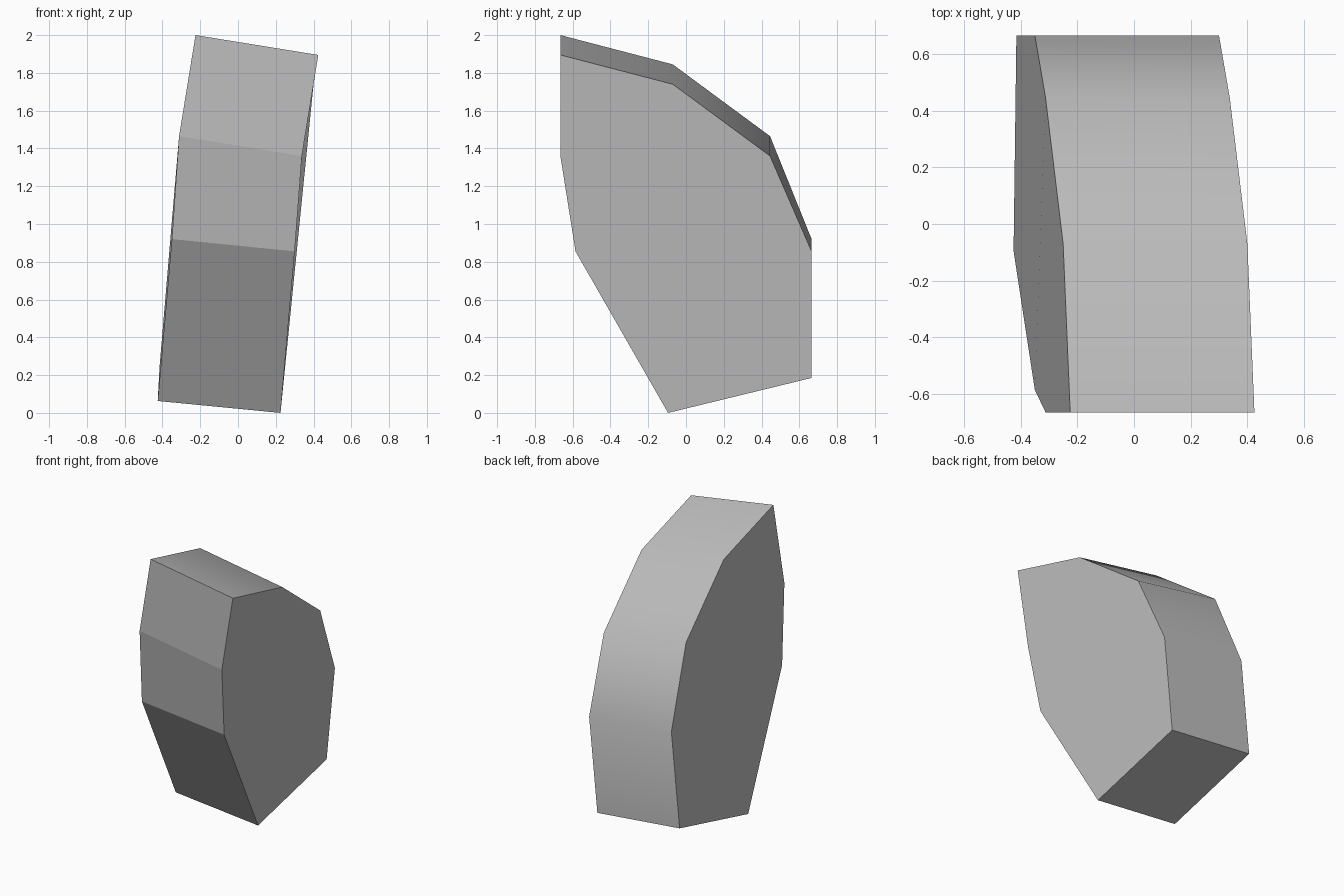
import bpy
import bmesh
import math

cube = bpy.data.objects.get("Cube")
if cube:
    bpy.data.objects.remove(cube, do_unlink=True)

# Plain grey material
grey = bpy.data.materials.new("plain grey")
grey.use_nodes = True
colour = (0.52, 0.52, 0.52, 1)
grey.diffuse_color = colour
grey.node_tree.nodes["Principled BSDF"].inputs["Base Color"].default_value = colour

# Outline of the left side: x, y, z, and the rise towards the other side
WIDTH = 0.65
outline = [
    (0.425, -0.665, 1.895, 0.105),
    (0.40, -0.07, 1.74, 0.105),
    (0.338, 0.445, 1.36, 0.105),
    (0.30, 0.665, 0.855, 0.065),
    (0.235, 0.665, 0.185, 0.063),
    (0.225, -0.095, 0.0, 0.063),
    (0.30, -0.585, 0.855, 0.065),
    (0.338, -0.665, 1.36, 0.105),
]

# Leaning slab: two matching sides joined by a rim
bm = bmesh.new()
left = [bm.verts.new((x, y, z)) for x, y, z, rise in outline]
right = [bm.verts.new((x - WIDTH, y, z + rise)) for x, y, z, rise in outline]
bm.faces.new(left)
bm.faces.new(right[::-1])
count = len(outline)
for i in range(count):
    j = (i + 1) % count
    bm.faces.new((left[i], right[i], right[j], left[j]))
bmesh.ops.recalc_face_normals(bm, faces=bm.faces)

# The curved back and top are smooth, every other edge is crisp
for face in bm.faces:
    face.smooth = True
for edge in bm.edges:
    on_front = all(v.co.y < -0.5 for v in edge.verts)
    edge.smooth = not on_front and edge.calc_face_angle(0) < math.radians(40)

mesh = bpy.data.meshes.new("leaning_slab")
bm.to_mesh(mesh)
bm.free()
mesh.materials.append(grey)
slab = bpy.data.objects.new("leaning_slab", mesh)
bpy.context.collection.objects.link(slab)
